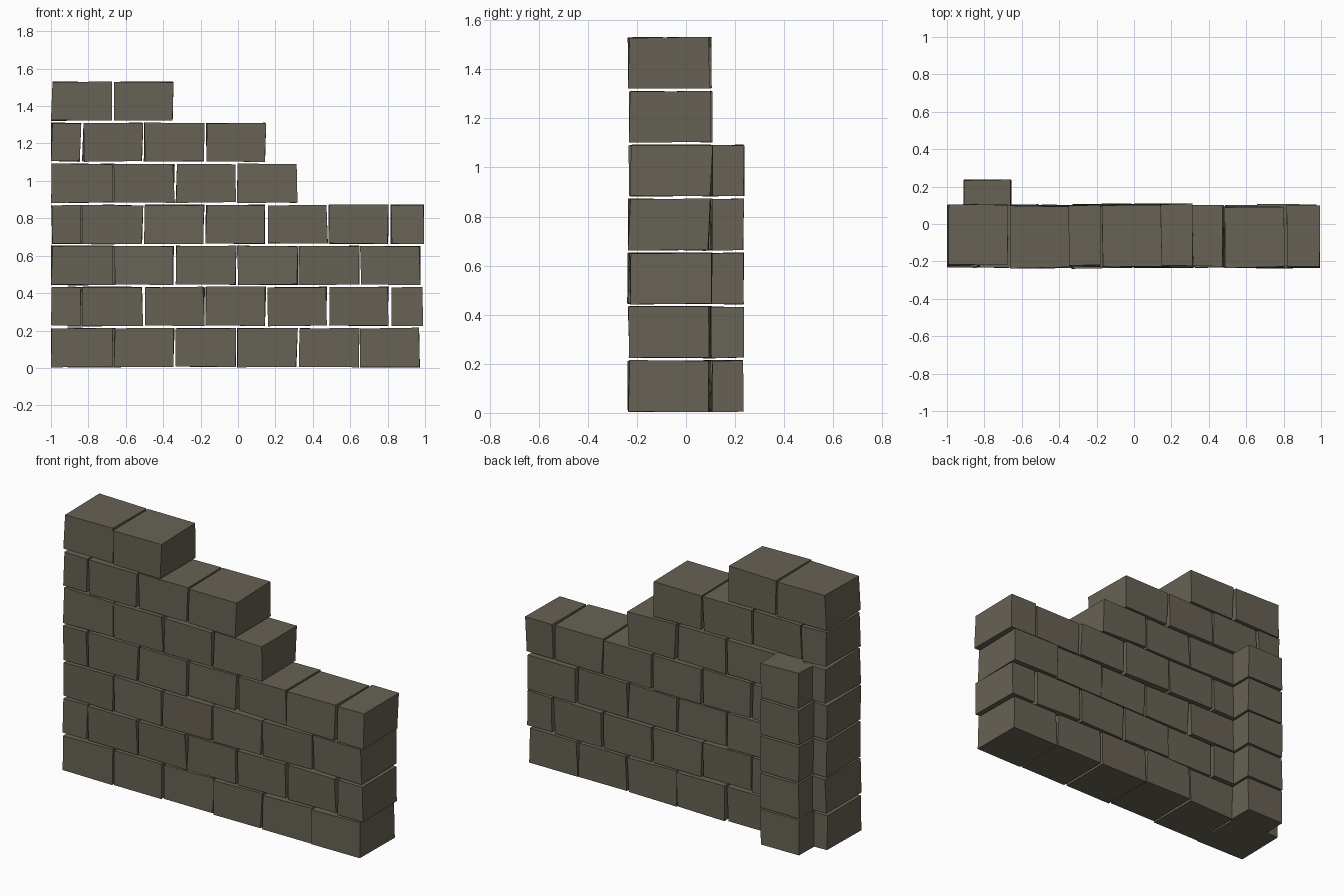
import bpy, bmesh, random
from mathutils import Vector

if "Cube" in bpy.data.objects:
    bpy.data.objects.remove(bpy.data.objects["Cube"])

random.seed(7)

stone = bpy.data.materials.new("grey_brown_stone")
stone.diffuse_color = (0.135, 0.122, 0.09, 1)
stone.use_nodes = True
stone.node_tree.nodes["Principled BSDF"].inputs["Base Color"].default_value = stone.diffuse_color

COURSE = 0.2195   # height of one course
GAP = 0.013       # joint between bricks
PITCH = 0.332     # length of one brick plus joint


def brick(bm, x0, x1, y0, y1, z0, z1, wobble=0.006):
    """Box with slightly uneven corners."""
    c = Vector(((x0 + x1) / 2, (y0 + y1) / 2, (z0 + z1) / 2))
    size = Vector((x1 - x0, y1 - y0, z1 - z0))
    for v in bmesh.ops.create_cube(bm, size=1)["verts"]:
        v.co = Vector(v.co[i] * size[i] + c[i] for i in range(3))
        v.co.x += random.uniform(-wobble, wobble)
        v.co.y += random.uniform(-wobble, wobble)
        v.co.z = max(0, v.co.z + random.uniform(-0.003, 0.003))
        v.co.x = min(1, max(-1, v.co.x))


def finish(bm, name):
    mesh = bpy.data.meshes.new(name)
    bm.to_mesh(mesh)
    bm.free()
    mesh.materials.append(stone)
    bpy.context.collection.objects.link(bpy.data.objects.new(name, mesh))


# Stepped wall: right end of each course, in running bond
ends = [0.99, 0.99, 0.99, 0.99, 0.317, 0.157, -0.345]
for row, end in enumerate(ends):
    bm = bmesh.new()
    z0 = row * COURSE + 0.006
    x = -0.996
    right = -0.672 if row % 2 == 0 else -0.841   # odd courses start with a half brick
    while x < end - 0.05:
        y_off = random.uniform(-0.006, 0.006)
        brick(bm, x, min(right, end), -0.228 + y_off, 0.098 + y_off,
              z0, z0 + COURSE - GAP)
        x = right + GAP
        right += PITCH - 0.003
    finish(bm, f"wall_course_{row + 1}")

# Buttress of five blocks against the back
bm = bmesh.new()
for row in range(5):
    z0 = row * COURSE + 0.004
    brick(bm, -0.91, -0.657, 0.07, 0.235, z0, z0 + COURSE - GAP + 0.002, 0.003)
finish(bm, "back_buttress")
